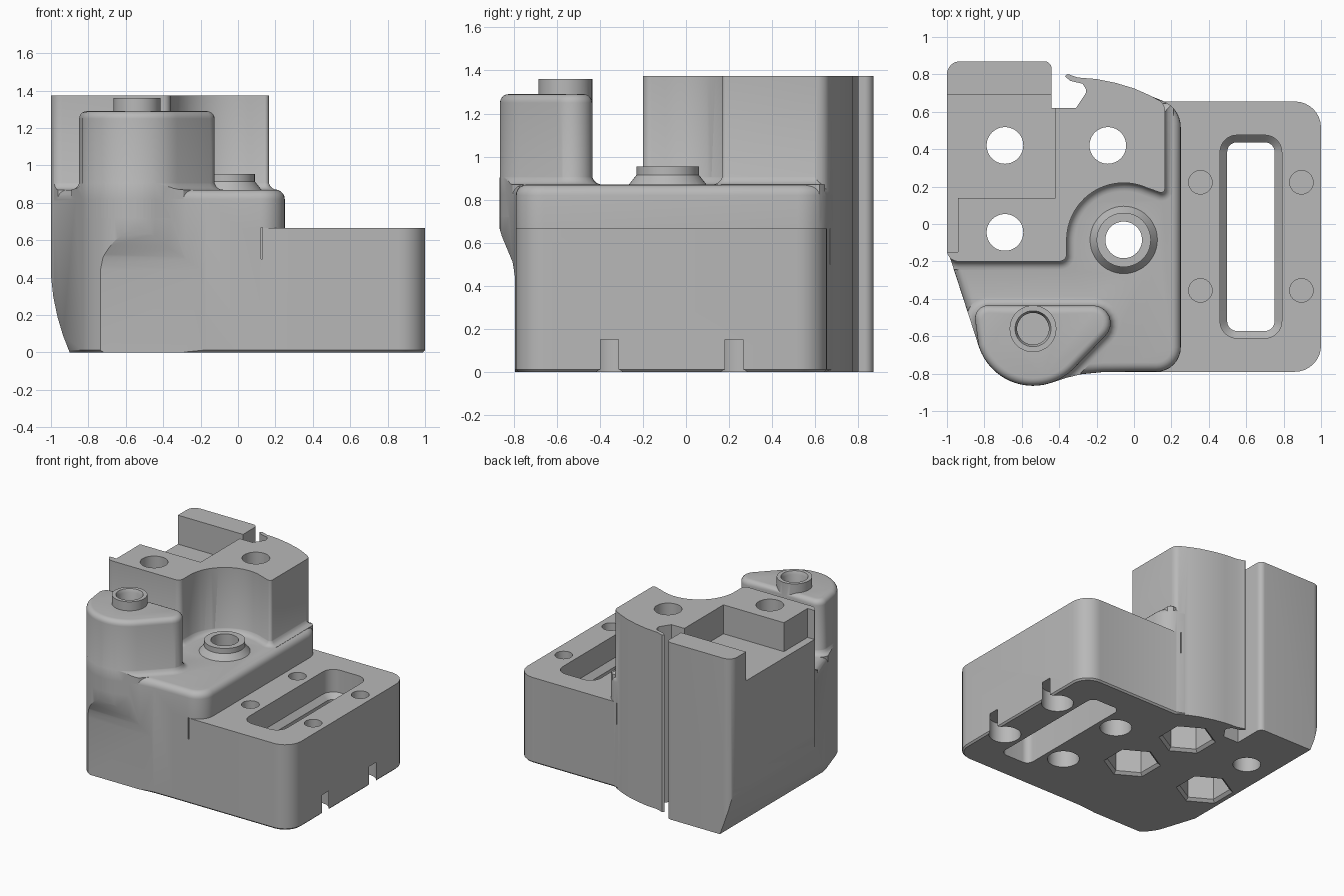
import bpy, bmesh
from math import cos, sin, pi, radians
from mathutils import Vector

cube = bpy.data.objects.get("Cube")
if cube:
    bpy.data.objects.remove(cube, do_unlink=True)

grey = bpy.data.materials.new("plain_grey")
grey.use_nodes = True
grey.diffuse_color = (0.48, 0.48, 0.48, 1)
grey.node_tree.nodes["Principled BSDF"].inputs["Base Color"].default_value = grey.diffuse_color


def arc(cx, cy, r, a0, a1, n=24):
    angles = [radians(a0 + (a1 - a0) * i / n) for i in range(n + 1)]
    return [(cx + r * cos(a), cy + r * sin(a)) for a in angles]


def circle(cx, cy, r, n=48, start=0):
    return arc(cx, cy, r, start, start + 360, n)[:-1]


def rounded(points, n=8):
    """Fillet every corner given as (x, y, radius)."""
    out = []
    for i, p in enumerate(points):
        c = Vector(p[:2])
        if len(p) < 3:
            out.append(c)
            continue
        a = (Vector(points[i - 1][:2]) - c).normalized()
        b = (Vector(points[(i + 1) % len(points)][:2]) - c).normalized()
        half = a.angle(b) / 2
        mid = c + (a + b).normalized() * p[2] / sin(half)
        reach = p[2] * cos(half) / sin(half)
        start, end = c + a * reach - mid, c + b * reach - mid
        sweep = start.angle_signed(end)
        for k in range(n + 1):
            t = -sweep * k / n
            out.append(mid + Vector((start.x * cos(t) - start.y * sin(t),
                                     start.x * sin(t) + start.y * cos(t))))
    return out


def offset(points, d):
    """Move a counter-clockwise outline outward by d."""
    out = []
    for i, p in enumerate(points):
        e0 = (p - points[i - 1]).normalized()
        e1 = (points[(i + 1) % len(points)] - p).normalized()
        n0, n1 = Vector((e0.y, -e0.x)), Vector((e1.y, -e1.x))
        out.append(p + (n0 + n1) * d / max(0.3, 1 + n0.dot(n1)))
    return out


def prism(name, outline, levels, axis="Z"):
    """Stack the outline at (height, offset) levels along an axis."""
    pts = rounded(outline)
    pts = [p for i, p in enumerate(pts) if (p - pts[i - 1]).length > 1e-5]
    if sum(pts[i - 1].cross(p) for i, p in enumerate(pts)) < 0:
        pts.reverse()
    place = {"Z": lambda u, v, w: (u, v, w),
             "Y": lambda u, v, w: (u, w, v),
             "X": lambda u, v, w: (w, u, v)}[axis]
    bm = bmesh.new()
    rings = [[bm.verts.new(place(p.x, p.y, w)) for p in offset(pts, d)] for w, d in levels]
    bm.faces.new(rings[0][::-1])
    bm.faces.new(rings[-1])
    for lo, hi in zip(rings, rings[1:]):
        for i in range(len(lo)):
            bm.faces.new((lo[i - 1], lo[i], hi[i], hi[i - 1]))
    bmesh.ops.recalc_face_normals(bm, faces=bm.faces)
    mesh = bpy.data.meshes.new(name)
    bm.to_mesh(mesh)
    bm.free()
    mesh.materials.append(grey)
    obj = bpy.data.objects.new(name, mesh)
    bpy.context.collection.objects.link(obj)
    return obj


def box(name, x0, x1, y0, y1, z0, z1):
    return prism(name, [(x0, y0), (x1, y0), (x1, y1), (x0, y1)], [(z0, 0), (z1, 0)])


def combine(target, tool, operation):
    mod = target.modifiers.new("combine", "BOOLEAN")
    mod.operation, mod.solver, mod.object = operation, "EXACT", tool
    bpy.context.view_layer.objects.active = target
    bpy.ops.object.modifier_apply(modifier=mod.name)
    bpy.data.objects.remove(tool, do_unlink=True)


def round_top(z, r, n=5):
    return [(z - r + r * sin(k * pi / 2 / n), r * cos(k * pi / 2 / n) - r) for k in range(n + 1)]


def fillet_foot(z, r, n=5):
    steps = [(z + r - r * cos(k * pi / 2 / n), r - r * sin(k * pi / 2 / n)) for k in range(n)]
    return [(z - 0.15, r)] + steps + [(z + r, -0.004)]


# Outlines
deck, top = 0.87, 1.375
body_line = ([(-1, 0.5), (-1, -0.13, 0.1)] + arc(-0.54, -0.56, 0.305, 198, 288)
             + [(-0.36, -0.822), (-0.28, -0.803), (-0.17, -0.792), (0, -0.79),
                (0.25, -0.79, 0.13), (0.25, 0.62, 0.15), (0.1, 0.68), (0, 0.7), (-0.3, 0.55)])
tower_line = ([(-0.86, -0.435, 0.07)] + arc(-0.54, -0.56, 0.304, 197, 315)
              + [(0.005, -0.435, 0.095)])
front_edge = ([(0.165, 0.16, 0.02)] + arc(-0.055, -0.085, 0.305, 65, 182)
              + [(-0.36, -0.2, 0.04), (-1, -0.2, 0.06)])
hook = [(-0.44, 0.62), (-0.31, 0.62), (-0.25, 0.71, 0.03), (-0.275, 0.75), (-0.34, 0.765),
        (-0.37, 0.79), (-0.355, 0.802), (-0.3, 0.783), (-0.2, 0.775), (-0.1, 0.755),
        (0, 0.725), (0.08, 0.69)]
block_line = ([(-1, 0.87, 0.07), (-0.44, 0.87, 0.04)] + hook
              + [(0.165, 0.645, 0.06)] + front_edge)

# Solid parts
housing = prism("housing", body_line, [(0, -0.012), (0.012, 0)] + round_top(deck, 0.05))
side_plate = prism("side_plate", [(0, -0.79), (1, -0.79, 0.14), (1, 0.655, 0.14), (0, 0.655)],
                   [(0, -0.012), (0.012, 0), (0.665, 0)])
rear_block = prism("rear_block", block_line, [(0, 0), (top, 0)])
tower = prism("front_tower", tower_line, [(0.1, 0)] + round_top(1.29, 0.04))
fillets = []
for line in ([(-1, 0.5), (0.165, 0.6)] + front_edge, tower_line):
    foot = prism("foot_fillet", line, fillet_foot(deck, 0.045))
    combine(foot, prism("limit", body_line, [(0.6, 0), (1.2, 0)]), "INTERSECT")
    fillets.append(foot)
deck_boss = prism("deck_boss", circle(-0.055, -0.085, 0.145),
                  [(0.8, 0.035), (deck, 0.035), (0.915, 0), (0.955, 0)])
tower_boss = prism("tower_boss", circle(-0.54, -0.56, 0.125), [(1.2, 0), (1.36, 0)])
for part in [side_plate, rear_block, tower] + fillets + [deck_boss, tower_boss]:
    combine(housing, part, "UNION")

# Curved lower left side and front undercut below the tower
cuts = [
    prism("side_cut", [(-1.2, -0.1), (-0.89, -0.1), (-0.9, 0), (-0.935, 0.09), (-0.965, 0.19),
                       (-0.988, 0.3), (-1.001, 0.42), (-1.2, 0.42)], [(-1, 0), (1, 0)], "Y"),
    prism("front_cut", [(-1.2, -0.1), (-0.794, -0.1), (-0.794, 0.44), (-0.805, 0.51),
                        (-0.83, 0.57), (-0.855, 0.63), (-0.87, 0.68), (-1.2, 0.68)],
          [(-1.2, 0), (-0.05, 0)], "X"),
    # Pocket and shallow notch in the rear block
    box("pocket", -1.2, -0.42, 0.14, 0.69, 1.15, 1.5),
    box("notch", -1.2, -0.94, -0.15, 0.15, 1.15, 1.5),
    # Long stepped slot in the side plate
    prism("long_slot", [(0.46, -0.61, 0.09), (0.79, -0.61, 0.09),
                        (0.79, 0.475, 0.09), (0.46, 0.475, 0.09)],
          [(-0.1, -0.038), (0.45, -0.038), (0.49, 0), (0.8, 0)]),
    # Blind hole in the tower
    prism("tower_hole", circle(-0.54, -0.56, 0.085), [(0.95, 0), (1.335, 0), (1.375, 0.018)]),
]
# Through holes, three with hexagonal recesses below
for x, y, hexagonal in ((-0.69, 0.42, False), (-0.69, -0.045, True),
                        (-0.14, 0.42, True), (-0.055, -0.085, True)):
    cuts.append(prism("through_hole", circle(x, y, 0.098), [(-0.1, 0), (1.5, 0)]))
    if hexagonal:
        cuts.append(prism("hex_recess", circle(x, y, 0.18, 6, 30),
                          [(-0.02, 0.04), (0.02, 0), (0.25, 0)]))
# Screw holes above wide recesses in the side plate
for x in (0.355, 0.895):
    for y in (-0.355, 0.223):
        cuts.append(prism("screw_hole", circle(x, y, 0.063, 32), [(0.17, 0), (0.8, 0)]))
        cuts.append(prism("wide_recess", circle(x, y, 0.113, 40), [(-0.1, 0), (0.15, 0)]))
# Narrow seams beside the raised deck
for y in (-0.79, 0.66):
    cuts.append(box("seam", 0.122, 0.13, y - 0.02, y + 0.02, 0.5, 0.667))
for cutter in cuts:
    combine(housing, cutter, "DIFFERENCE")

# Finish
housing.data.materials.clear()
housing.data.materials.append(grey)
for face in housing.data.polygons:
    face.material_index = 0
bpy.ops.object.select_all(action="DESELECT")
housing.select_set(True)
bpy.context.view_layer.objects.active = housing
bpy.ops.object.shade_smooth_by_angle(angle=radians(30))
